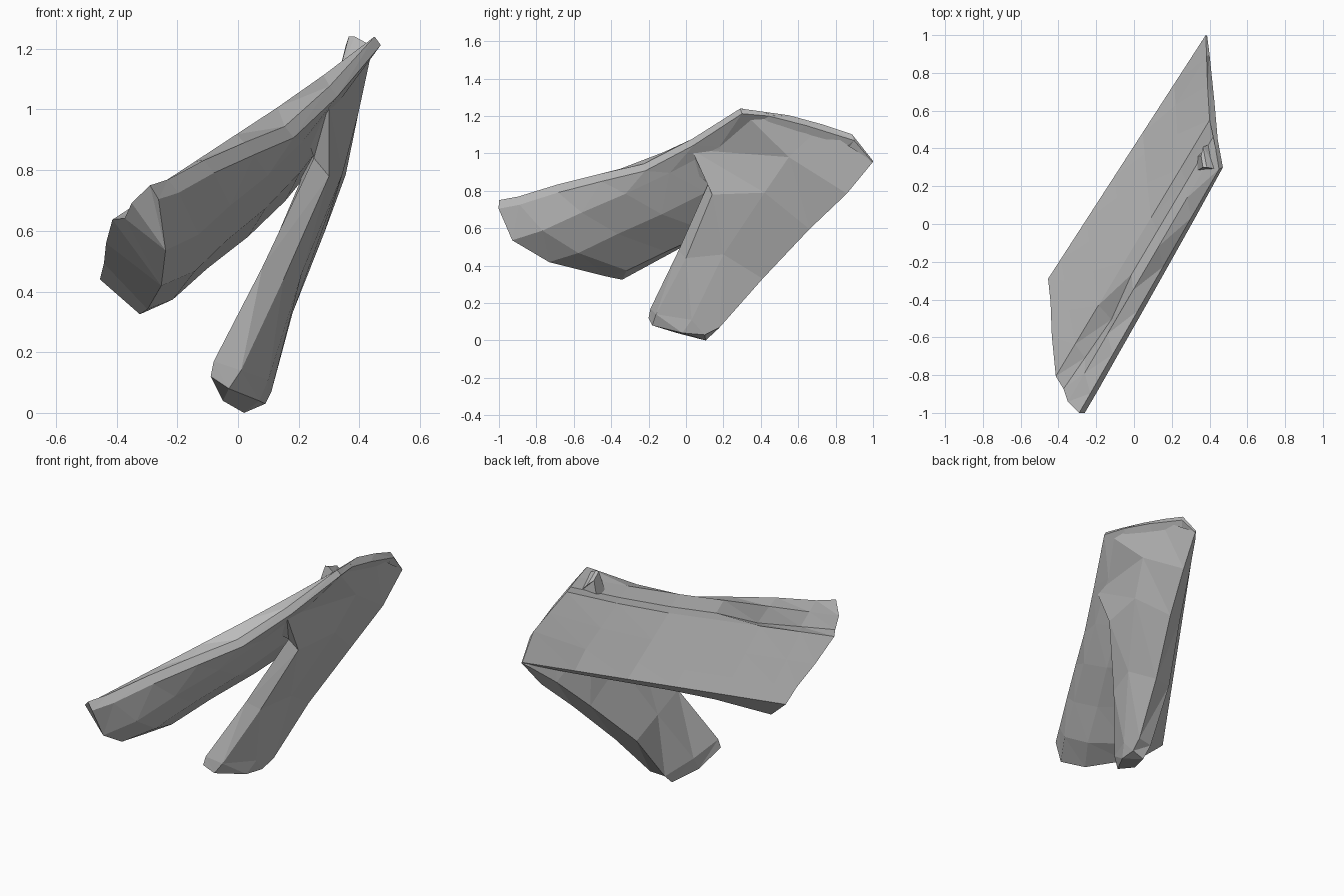
import bpy, bmesh
from mathutils import Vector as V

grey = bpy.data.materials.new("plain grey")
grey.diffuse_color = (0.5, 0.5, 0.5, 1)

def loft(name, rings):
    """Skin closed rings of points, cap the ends, keep flat facets."""
    bm = bmesh.new()
    vr = [[bm.verts.new(p) for p in r] for r in rings]
    n = len(vr[0])
    for a, b in zip(vr, vr[1:]):
        for i in range(n):
            j = (i + 1) % n
            bm.faces.new((a[i], a[j], b[j], b[i]))
    bm.faces.new(vr[0][::-1])
    bm.faces.new(vr[-1])
    bmesh.ops.triangulate(bm, faces=bm.faces)
    bmesh.ops.recalc_face_normals(bm, faces=bm.faces)
    me = bpy.data.meshes.new(name)
    bm.to_mesh(me)
    bm.free()
    me.materials.append(grey)
    ob = bpy.data.objects.new(name, me)
    bpy.context.collection.objects.link(ob)
    return ob

# Corners of the upper flap: hinge edge B-C, free edge A-D
A, B = V((-0.29, -1.0, 0.75)), V((0.45, 0.29, 1.24))
C, D = V((0.38, 1.0, 0.96)), V((-0.455, -0.29, 0.44))
down = V((0.70, -0.14, -0.70))

# Cross-section: (position across, depth below the top sheet, upward bow at the hinge)
section = [(0, 0, 0), (0.15, -0.01, 0.02), (0.27, 0, 0.035), (0.36, -0.035, 0.04), (0.62, -0.025, 0.07),
           (0.84, -0.01, 0.09), (1, 0, 0), (0.985, 0.04, 0), (0.86, 0.18, 0.08), (0.5, 0.2, 0.06),
           (0.22, 0.16, 0.03), (0.02, 0.03, 0)]
# Stations: (position, thickness, drop of the front edge, crease sag, depth of the back edge, hinge bow)
stations = [(0, 0.08, 0, 0, 0.01, 1), (0.2, 0.5, 0.065, 0, 0.04, 0.35), (0.4, 0.75, 0.1, 0, 0.05, 0),
            (0.58, 0.95, 0.065, 0, 0.06, 0), (0.76, 1.05, 0.035, 0.045, 0.09, 0),
            (0.92, 1.2, 0.02, 0.02, 0.15, 0), (1, 1.1, 0, 0, 0.18, 0)]
rings = []
for s, thick, drop, sag, back, bow in stations:
    ring = []
    for k, (w, d, lift) in enumerate(section):
        z = lift * bow
        if k == 0:
            z -= drop
        elif k == 2:
            d = sag
        elif k == 7:
            d, w = back, 1 - back * 0.2
        elif k == 11:
            z -= drop
            d += 0.02 * thick
        elif d > 0:
            d *= thick
        t = s + (0.35 * w * (1 - w) ** 2 if s == 1 else 0)
        p = B.lerp(A, t).lerp(C.lerp(D, t), w)
        ring.append(p + down * d + V((0, 0, z)))
    rings.append(ring)
loft("upper_flap", rings)

# Lower flap: each ring is front inner, front outer, mid outer, back outer, back inner, mid inner
loft("lower_flap", [
    [(.42, .30, 1.2), (.45, .29, 1.235), (.405, .72, 1.14), (.385, 1.0, .955), (.36, .97, .93), (.37, .68, 1.1)],
    [(.22, .0, .93), (.30, .03, 1.02), (.395, .55, .98), (.355, .86, .785), (.28, .82, .8), (.27, .5, .95)],
    [(.25, .12, .84), (.30, .14, .78), (.345, .42, .79), (.285, .66, .595), (.19, .63, .61), (.20, .35, .75)],
    [(.08, -.04, .48), (.15, 0, .44), (.21, .2, .46), (.18, .41, .33), (.06, .38, .34), (.06, .18, .42)],
    [(-.08, -.19, .17), (.01, -.16, .14), (.10, .03, .11), (.11, .18, .07), (.02, .17, .06), (-.05, 0, .12)],
    [(-.09, -.2, .12), (-.03, -.18, .08), (.07, -.02, .04), (.09, .1, .03), (.02, .105, 0), (-.05, -.05, .04)],
])

# Small raised nub near the top corner
loft("corner_nub", [
    [(.33, .28, 1.11), (.44, .29, 1.21), (.40, .42, 1.16), (.33, .36, 1.08)],
    [(.365, .30, 1.24), (.385, .30, 1.24), (.365, .41, 1.20), (.355, .36, 1.21)],
])
